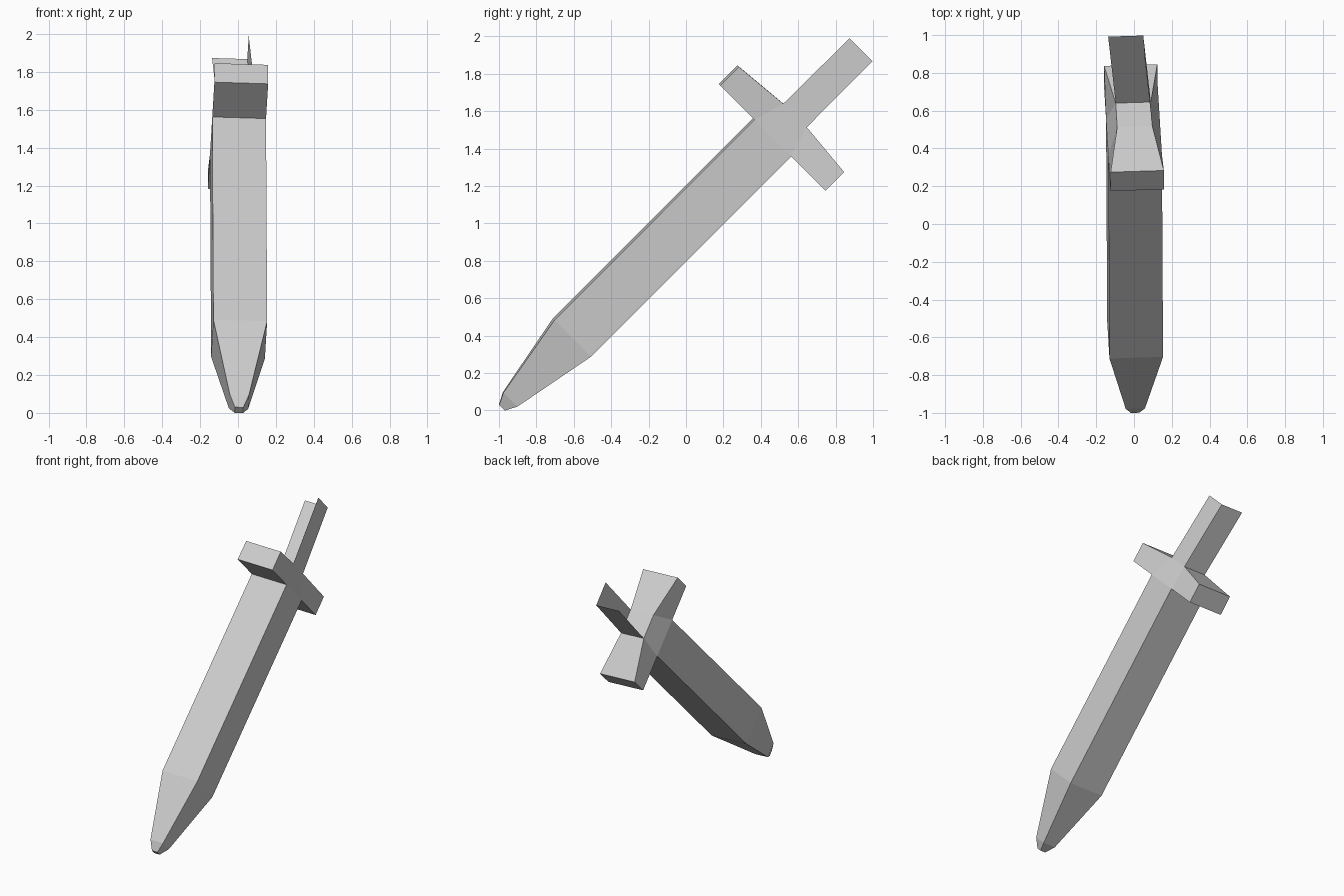
import bpy, bmesh
from math import sin, cos, sqrt

if "Cube" in bpy.data.objects:
    bpy.data.objects.remove(bpy.data.objects["Cube"])

ROLL = 0.0434          # slight twist of the sword about its own axis
R2 = sqrt(2)


def place(x, s, p):
    """Sword space (x across, s = y + z along the sword, p across it) to world."""
    xr = x * cos(ROLL) + p * sin(ROLL)
    pr = p * cos(ROLL) - x * sin(ROLL)
    return (xr, (s - R2 * pr - 1) / 2, (s + R2 * pr + 1) / 2)


def loft(name, rings, caps=(), skip=()):
    """Join four-cornered rings with flat sides; caps closes the listed rings."""
    bm = bmesh.new()
    rows = [[bm.verts.new(place(*c)) for c in ring] for ring in rings]
    for i, (a, b) in enumerate(zip(rows, rows[1:])):
        for k in range(4):
            if (i, k) not in skip:
                j = (k + 1) % 4
                bm.faces.new((a[k], a[j], b[j], b[k]))
    for c in caps:
        bm.faces.new(rows[c])
    bmesh.ops.recalc_face_normals(bm, faces=bm.faces)
    me = bpy.data.meshes.new(name)
    bm.to_mesh(me)
    bm.free()
    ob = bpy.data.objects.new(name, me)
    bpy.context.collection.objects.link(ob)
    return ob


def section(s, hx, hp, cx=0.0, cp=0.0):
    """Ring across the sword: sides are bottom, right, top, left."""
    return [(cx + a * hx, s, cp + b * hp)
            for a, b in ((-1, -1), (1, -1), (1, 1), (-1, 1))]


def guard_section(p_front, p_back, s_back, hx_back):
    """Ring across the guard: side 0 faces the blade."""
    return [(-0.142, 1.92, p_front), (0.142, 1.92, p_front),
            (hx_back, s_back, p_back), (-hx_back, s_back, p_back)]


# Blade with a blunt tapered point
loft("blade", [section(-0.97, 0.022, 0.021, 0.005),
               section(-0.88, 0.051, 0.053, 0.005),
               section(-0.22, 0.142, 0.1385, 0.006),
               section(1.92, 0.142, 0.1385)], caps=(0,))

# Cross guard, pinched where the handle meets it, open into the blade
loft("guard", [guard_section(-0.398, -0.398, 2.12, 0.141),
               guard_section(-0.1385, -0.089, 2.16, 0.093),
               guard_section(0.1385, 0.089, 2.16, 0.093),
               guard_section(0.398, 0.398, 2.12, 0.141)],
     caps=(0, 3), skip={(1, 0)})

# Handle made only of a bottom and a right plate, leaning to the left
loft("handle", [section(2.16, 0.093, 0.089),
                section(2.865, 0.093, 0.087, -0.04, -0.003)],
     skip={(0, 2), (0, 3)})
